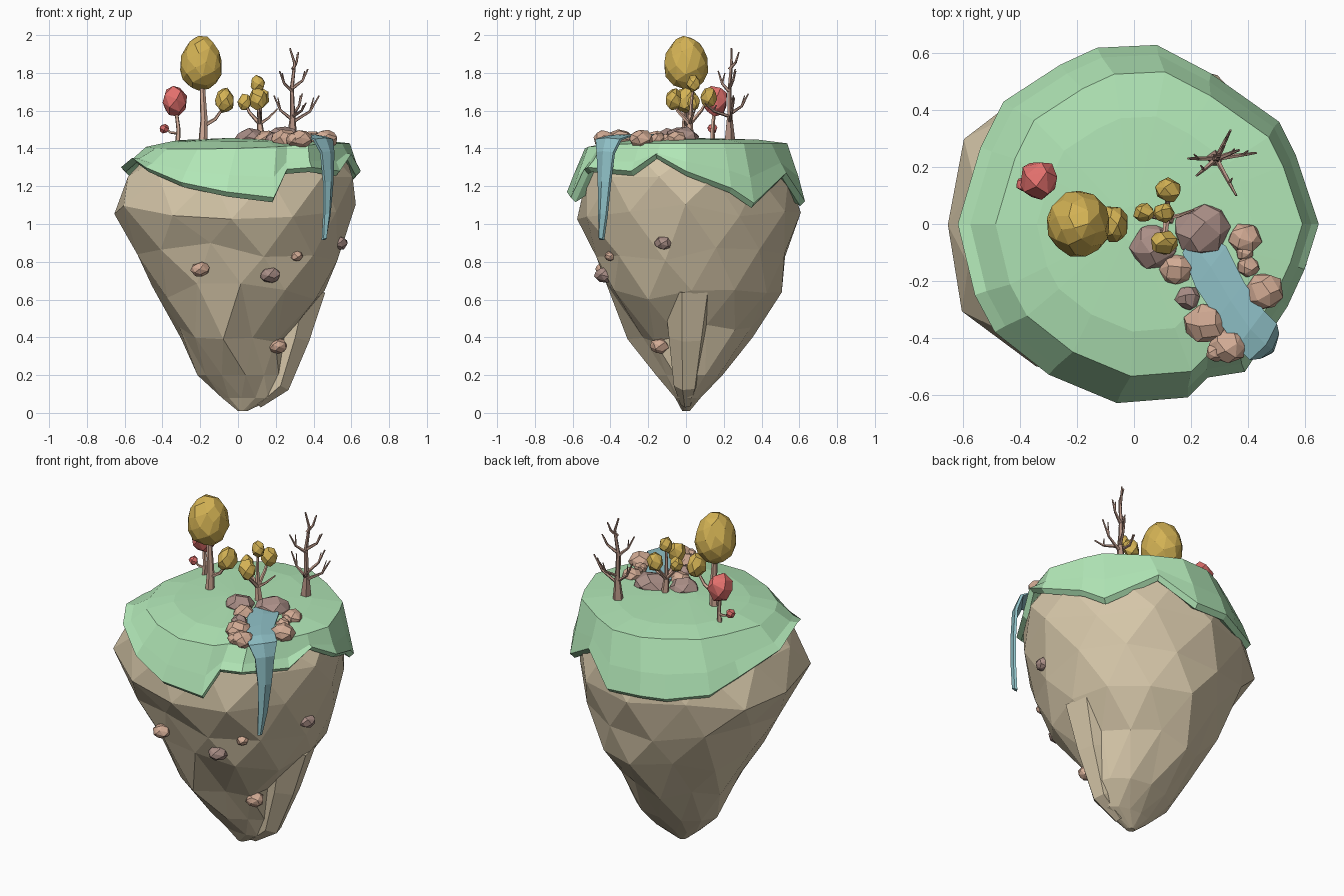
import bpy, bmesh, math, random
from mathutils import Vector

random.seed(11)
old = bpy.data.objects.get("Cube")
if old:
    bpy.data.objects.remove(old)


def material(name, r, g, b):
    m = bpy.data.materials.new(name)
    m.use_nodes = True
    m.diffuse_color = (r, g, b, 1)
    m.node_tree.nodes["Principled BSDF"].inputs["Base Color"].default_value = (r, g, b, 1)
    return m


EARTH = material("tan_earth", .66, .56, .39)
GRASS = material("soft_green_grass", .45, .81, .48)
WATER = material("pale_blue_water", .28, .54, .58)
GOLD = material("golden_leaves", .66, .45, .09)
RED = material("red_leaves", .75, .16, .15)
PINK = material("pinkish_stone", .65, .41, .3)
DARK = material("mauve_stone", .4, .27, .24)
BARK = material("light_bark", .65, .41, .31)
DEAD = material("dead_bark", .46, .29, .23)


def finish(bm, name, mat):
    bmesh.ops.recalc_face_normals(bm, faces=bm.faces[:])
    mesh = bpy.data.meshes.new(name)
    bm.to_mesh(mesh)
    bm.free()
    mesh.materials.append(mat)
    obj = bpy.data.objects.new(name, mesh)
    bpy.context.collection.objects.link(obj)
    return obj


def loft(name, rings, mat, zigzag=False):
    """Skin rings of equal point count and close both ends."""
    bm = bmesh.new()
    loops = [[bm.verts.new(p) for p in ring] for ring in rings]
    n = len(loops[0])
    for k, (a, b) in enumerate(zip(loops, loops[1:])):
        for i in range(n):
            j = (i + 1) % n
            if not zigzag:
                bm.faces.new((a[i], a[j], b[j], b[i]))
            elif k % 2 == 0:
                bm.faces.new((a[i], a[j], b[i]))
                bm.faces.new((a[j], b[j], b[i]))
            else:
                bm.faces.new((a[i], b[j], b[i]))
                bm.faces.new((a[i], a[j], b[j]))
    bm.faces.new(loops[0])
    bm.faces.new(loops[-1])
    return finish(bm, name, mat)


def blob(name, centre, size, mat, points=22, rough=.22, taper=0):
    """Chiselled lump: hull of points spread over an ellipsoid."""
    bm = bmesh.new()
    spin = random.uniform(0, math.tau)
    for i in range(points):
        z = 1 - 2 * (i + .5) / points
        a = spin + i * 2.4 + random.uniform(-rough, rough)
        r = math.sqrt(1 - z * z)
        p = Vector((r * math.cos(a), r * math.sin(a), z)) * random.uniform(1.06 - rough * .5, 1.06)
        k = 1 - taper * p.z
        bm.verts.new((centre[0] + p.x * size[0] * k, centre[1] + p.y * size[1] * k,
                      centre[2] + p.z * size[2]))
    hull = bmesh.ops.convex_hull(bm, input=bm.verts[:])
    inner = [v for v in hull["geom_interior"] if isinstance(v, bmesh.types.BMVert)]
    bmesh.ops.delete(bm, geom=inner, context='VERTS')
    bmesh.ops.dissolve_limit(bm, angle_limit=.22, verts=bm.verts[:], edges=bm.edges[:])
    return finish(bm, name, mat)


def limb(name, path, r0, r1, mat, sides=5):
    """Tapered stick through a list of points."""
    pts = [Vector(p) for p in path]
    rings = []
    for i, p in enumerate(pts):
        d = (pts[min(i + 1, len(pts) - 1)] - pts[max(i - 1, 0)]).normalized()
        u = d.cross(Vector((.31, .95, .02))).normalized()
        w = d.cross(u)
        r = r0 + (r1 - r0) * i / (len(pts) - 1)
        angles = [math.tau * k / sides for k in range(sides)]
        rings.append([p + r * (u * math.cos(a) + w * math.sin(a)) for a in angles])
    return loft(name, rings, mat)


# Floating earth: height, then left, right, front and back reach
levels = [(1.36, -.48, .57, -.5, .51), (1.25, -.58, .61, -.55, .56), (1.07, -.67, .6, -.59, .585),
          (.85, -.56, .55, -.5, .55), (.64, -.44, .47, -.43, .49), (.42, -.32, .34, -.31, .36),
          (.2, -.21, .29, -.16, .19), (.08, -.09, .2, -.06, .08), (.01, 0, .05, -.02, .02)]
SIDES = 12
rings = []
for k, (z, x0, x1, y0, y1) in enumerate(levels):
    ring = []
    for i in range(SIDES):
        a = math.tau * (i + .5 * (k % 2)) / SIDES
        f = 1 + random.uniform(-.03, .04) * (0 < k < 7)
        dz = random.uniform(-.05, .05) * (1 < k < 6)
        # Hollow under the ledge on the front right corner
        if k in (5, 6) and math.cos(a + .9) > .8:
            f *= .8
        ring.append(((x0 + x1) / 2 + (x1 - x0) / 2 * f * math.cos(a),
                     (y0 + y1) / 2 + (y1 - y0) / 2 * f * math.sin(a), z + dz))
    rings.append(ring)
loft("floating_earth", rings, EARTH, True)
limb("side_spur", [(.33, .02, .66), (.28, .01, .4), (.21, 0, .15), (.1, 0, .05)], .14, .03, EARTH, 6)

# Grass cap with a ragged skirt
edge = [(.65, 0, 1.28), (.57, .24, 1.19), (.51, .36, 1.11), (.27, .53, 1.27), (.08, .63, 1.12),
        (-.13, .62, 1.13), (-.26, .56, 1.12), (-.46, .43, 1.15), (-.54, .27, 1.22), (-.62, 0, 1.3),
        (-.56, -.25, 1.35), (-.49, -.38, 1.3), (-.3, -.53, 1.22), (-.06, -.63, 1.17),
        (.19, -.61, 1.14), (.26, -.54, 1.29), (.39, -.52, 1.3), (.54, -.29, 1.28), (.6, -.16, 1.37)]


def inset(f, shift, height, dip=0):
    """Scaled copy of the edge, dipping towards the front left."""
    return [(x * f + shift, y * f, height(z) - dip * max(0, -.6 * x - .8 * y)) for x, y, z in edge]


loft("grass_cap", [inset(.82, .02, lambda z: z + .03), inset(.96, 0, lambda z: z - .025), edge,
                   inset(.945, .01, lambda z: z * .5 + .69, .03), inset(.85, .04, lambda z: 1.427, .05),
                   inset(.6, .03, lambda z: 1.447, .02), inset(.1, 0, lambda z: 1.455)], GRASS)

# Stream and waterfall: centre, height, half width
flow = [(.2, -.06, 1.465, .05), (.27, -.15, 1.468, .09), (.34, -.27, 1.468, .08),
        (.41, -.37, 1.465, .08), (.455, -.415, 1.45, .08), (.478, -.43, 1.38, .055),
        (.483, -.437, 1.22, .038), (.475, -.445, 1.05, .026), (.46, -.452, .92, .012)]
bm = bmesh.new()
side = Vector((.6, .8, 0))
strips = []
for i, (x, y, z, w) in enumerate(flow):
    c = Vector((x, y, z))
    out = Vector((.01, -.01, .006)) if i > 3 else Vector((0, 0, .008))
    strips.append([bm.verts.new(c + side * w * s + out * h)
                   for s, h in ((-1, 0), (0, 1), (1, 0), (1, -1), (-1, -1))])
for a, b in zip(strips, strips[1:]):
    for i in range(5):
        j = (i + 1) % 5
        bm.faces.new((a[i], a[j], b[j], b[i]))
bm.faces.new(strips[0])
bm.faces.new(strips[-1])
finish(bm, "waterfall", WATER)

# Stones along the stream
bank = [(.24, -.02, .095, DARK), (.07, -.08, .08, DARK), (.19, -.26, .042, DARK), (.39, -.05, .056, PINK),
        (.39, -.1, .03, PINK), (.4, -.15, .038, PINK), (.46, -.235, .065, PINK), (.15, -.16, .056, PINK),
        (.25, -.35, .07, PINK), (.33, -.43, .062, PINK), (.29, -.45, .035, PINK)]
for x, y, r, mat in bank:
    blob("bank_stone", (x, y, 1.448), (r * 1.08, r, .016 + r * .55), mat)

# Stones stuck in the sides
for x, y, z, r, mat in [(-.2, -.43, .76, .05, PINK), (.17, -.43, .73, .055, DARK), (.31, -.4, .83, .034, PINK),
                        (.535, -.12, .9, .048, DARK), (.21, -.14, .355, .052, PINK)]:
    blob("side_stone", (x, y, z), (r, r, r * .8), mat)

# Large golden tree
limb("large_trunk", [(-.185, 0, 1.43), (-.18, 0, 1.55), (-.19, 0, 1.75)], .026, .014, BARK, 6)
limb("large_tree_branch", [(-.18, 0, 1.52), (-.12, 0, 1.555), (-.075, 0, 1.62)], .012, .007, BARK)
blob("large_crown", (-.195, 0, 1.853), (.108, .113, .142), GOLD, 50, .08, .12)
blob("side_crown", (-.07, 0, 1.655), (.05, .066, .066), GOLD, 26, .12, .1)

# Red tree
limb("red_tree_trunk", [(-.32, .14, 1.43), (-.315, .14, 1.5), (-.33, .15, 1.62)], .014, .009, BARK)
limb("red_tree_branch", [(-.32, .14, 1.48), (-.36, .14, 1.485), (-.385, .14, 1.51)], .008, .005, BARK)
blob("red_crown", (-.335, .155, 1.648), (.068, .072, .085), RED, 20, .2, -.1)
blob("small_red_crown", (-.39, .14, 1.505), (.026, .027, .027), RED, 16)

# Branching golden tree
fork = (.115, .02, 1.53)
limb("small_trunk", [(.125, .02, 1.43), fork], .024, .016, BARK)
for x, y, z, r in [(.035, .04, 1.645, .039), (.12, .12, 1.67, .049), (.105, .04, 1.742, .04),
                   (.105, -.065, 1.66, .052)]:
    limb("small_tree_branch", [fork, (x * .7 + .035, y * .7, z * .5 + .77), (x, y, z)], .012, .006, BARK)
    blob("small_crown", (x, y, z), (r, r * .9, r * 1.2), GOLD, 18)
limb("bare_branch", [fork, (.16, .03, 1.56), (.21, .05, 1.61)], .01, .004, BARK)

# Dead tree
limb("dead_trunk_base", [(.285, .23, 1.43), (.29, .23, 1.58)], .032, .014, DEAD)
limb("dead_trunk", [(.29, .23, 1.57), (.285, .23, 1.72), (.3, .24, 1.85), (.275, .24, 1.93)], .014, .005, DEAD)
for z, x, y, tip in [(1.54, .43, .25, 1.68), (1.55, .19, .23, 1.68), (1.57, .36, .1, 1.64), (1.58, .34, .33, 1.69),
                     (1.7, .22, .17, 1.81), (1.72, .37, .26, 1.82), (1.82, .32, .28, 1.91)]:
    elbow = (.29 * .35 + x * .65, .23 * .35 + y * .65, z + (tip - z) * .4)
    limb("dead_branch", [(.29, .23, z), elbow, (x, y, tip)], .01, .004, DEAD)
    limb("dead_twig", [elbow, (elbow[0] * .6 + x * .4, elbow[1] + .015, tip - .01)], .006, .003, DEAD, 4)
